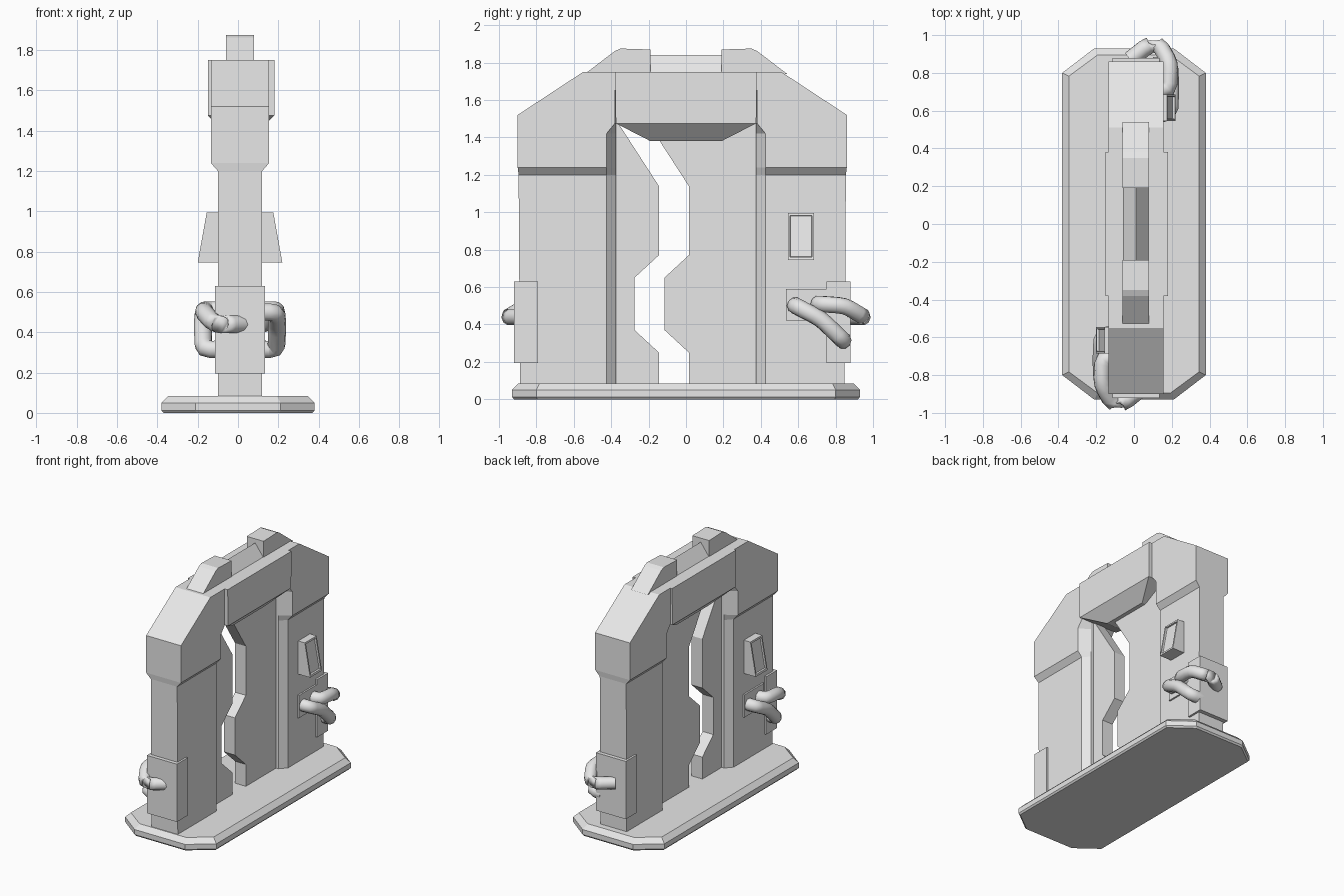
import bpy, bmesh, math
from mathutils import Vector

if "Cube" in bpy.data.objects:
    bpy.data.objects.remove(bpy.data.objects["Cube"])

CX = 0.01  # door centre plane in x

grey = bpy.data.materials.new("light_grey")
grey.diffuse_color = (0.8, 0.8, 0.8, 1)
grey.use_nodes = True
grey.node_tree.nodes["Principled BSDF"].inputs["Base Color"].default_value = grey.diffuse_color


def add_mesh(name, verts, faces):
    me = bpy.data.meshes.new(name)
    me.from_pydata([tuple(v) for v in verts], [], faces)
    bm = bmesh.new()
    bm.from_mesh(me)
    bmesh.ops.recalc_face_normals(bm, faces=bm.faces)
    bm.to_mesh(me)
    bm.free()
    me.materials.append(grey)
    ob = bpy.data.objects.new(name, me)
    bpy.context.collection.objects.link(ob)
    return ob


def loft(name, rings, strip_caps=False):
    """Join equal rings of points; caps are n-gons or strips of quads."""
    n = len(rings[0])
    verts = [p for r in rings for p in r]
    faces = [(k * n + i, k * n + (i + 1) % n, (k + 1) * n + (i + 1) % n, (k + 1) * n + i)
             for k in range(len(rings) - 1) for i in range(n)]
    for base in (0, (len(rings) - 1) * n):
        if strip_caps:
            faces += [(base + i, base + i + 1, base + n - 2 - i, base + n - 1 - i)
                      for i in range(n // 2 - 1)]
        else:
            faces.append(tuple(range(base, base + n)))
    return add_mesh(name, verts, faces)


def slab(name, profile, x0, x1):
    """Extrude a (y, z) profile along x."""
    return loft(name, [[(x, y, z) for y, z in profile] for x in (x0, x1)])


def box(name, x0, x1, y0, y1, z0, z1):
    return slab(name, [(y0, z0), (y1, z0), (y1, z1), (y0, z1)], x0, x1)


# Base plate: octagon with bevelled top rim
def octagon(d, z):
    q = [(0.38 - d, 0.80 - d * 0.5), (0.21 - d * 0.5, 0.93 - d)]
    pts = q + [(-x, y) for x, y in q[::-1]]
    return [(x, y, z) for x, y in pts + [(-x, -y) for x, y in pts]]


loft("base_plate", [octagon(0.01, 0), octagon(0, 0.012), octagon(0, 0.05), octagon(0.035, 0.085)])


# Side posts: thin below, thick above, chamfered towards the doorway, sloped shoulder
def post(name, s, outer):
    def ring(w, z, out, chamfer=0.425, roof=False):
        half = [(w, out), (w, outer - 0.35), (w, chamfer), (0.065, 0.375)]
        pts = half + [(-x, y) for x, y in half[::-1]]
        return [(CX + x, s * y, min(1.75, 1.52 + (outer - y) * 0.66) if roof else z)
                for x, y in pts]
    loft(name, [ring(0.11, 0.07, outer - 0.012), ring(0.11, 1.20, outer - 0.005),
                ring(0.145, 1.24, outer), ring(0.145, 1.42, outer),
                ring(0.145, 1.475, outer, 0.38), ring(0.145, 0, outer, 0.38, True)], True)


post("back_post", 1, 0.86)
post("front_post", -1, 0.90)


# Lintel with a tapered keel underneath
def rect(w, l, z):
    return [(CX + 0.005 + a * w, b * l, z) for a, b in ((1, 1), (-1, 1), (-1, -1), (1, -1))]


loft("lintel", [rect(0.07, 0.19, 1.38), rect(0.165, 0.375, 1.475), rect(0.165, 0.38, 1.75)])

# Ridge bar and two crests on top
loft("ridge_bar", [[(-0.06, y, 1.745), (0.08, y, 1.745), (0.01, y, 1.84)] for y in (-0.21, 0.21)])
for s, name in ((1, "back_crest"), (-1, "front_crest")):
    slab(name, [(s * y, z) for y, z in
                ((0.54, 1.74), (0.38, 1.862), (0.35, 1.875), (0.19, 1.87), (0.19, 1.74))],
         -0.06, 0.08)

# Sliding door leaves with an interlocking edge
edge = [(0.08, -0.145), (0.25, -0.145), (0.37, -0.275), (0.65, -0.275),
        (0.77, -0.145), (1.14, -0.145), (1.48, -0.365)]
slab("front_door_leaf", [(-0.39, 0.08)] + [(y, z) for z, y in edge] + [(-0.39, 1.48)],
     CX - 0.045, CX + 0.045)
slab("back_door_leaf", [(0.39, 0.08)] + [(y + 0.16, z) for z, y in edge] + [(0.39, 1.48)],
     CX - 0.045, CX + 0.045)


# Pipe made of a bevelled curve
def pipe(name, pts):
    cu = bpy.data.curves.new(name, 'CURVE')
    cu.dimensions = '3D'
    cu.bevel_depth = 0.045
    cu.bevel_resolution = 3
    cu.use_fill_caps = True
    sp = cu.splines.new('POLY')
    # round every bend with three points
    path = [Vector(pts[0])]
    for a, b, c in zip(pts, pts[1:], pts[2:]):
        a, b, c = Vector(a), Vector(b), Vector(c)
        p, q = b + (a - b).normalized() * 0.035, b + (c - b).normalized() * 0.035
        path += [p, (p + q + 2 * b) / 4, q]
    path.append(Vector(pts[-1]))
    sp.points.add(len(path) - 1)
    for sp_pt, co in zip(sp.points, path):
        sp_pt.co = (*co, 1)
    sp.use_smooth = True
    cu.materials.append(grey)
    ob = bpy.data.objects.new(name, cu)
    bpy.context.collection.objects.link(ob)


# Fittings on opposite corners, turned half round for the front post
for s, side in ((1, "back"), (-1, "front")):
    def turn(x, y, z):
        return (CX + s * (x - CX), s * y, z)

    o = 0 if s > 0 else 0.04
    # end cap block and pipe mounting plate
    box(side + "_end_block", CX - 0.125, CX + 0.125, s * (0.75 + o), s * (0.88 + o), 0.195, 0.63)
    box(side + "_pipe_plate", CX + s * 0.05, CX + s * 0.122, s * 0.535, s * 0.77, 0.42, 0.59)

    # wedge shaped control panel with a recessed screen
    def ring(t, b, d, y0, y1, z0, z1):
        return [turn(t(z), y, z) if callable(t) else turn(t, y, z)
                for y, z in ((y0, z0), (y1, z0), (y1, z1), (y0, z1))]

    def face_x(z, d=0.0):
        return 0.22 - (z - 0.745) * 0.18 - d

    loft(side + "_control_panel", [
        ring(0.10, 0, 0, 0.545, 0.685, 0.745, 0.995),
        ring(face_x, 0, 0, 0.545, 0.685, 0.745, 0.995),
        ring(face_x, 0, 0, 0.556, 0.674, 0.76, 0.982),
        ring(lambda z: face_x(z, 0.012), 0, 0, 0.558, 0.672, 0.762, 0.98)])

    # upper pipe wraps round the end, lower pipe slopes down the side
    pipe(side + "_upper_pipe", [turn(*p) for p in
         ((0.09, 0.71, 0.51), (0.185, 0.71, 0.51), (0.19, 0.85, 0.50),
          (0.135, 0.95, 0.44), (0.08, 0.95, 0.44), (-0.02, 0.87, 0.44))])
    pipe(side + "_lower_pipe", [turn(*p) for p in
         ((0.09, 0.585, 0.50), (0.19, 0.585, 0.50), (0.195, 0.72, 0.43),
          (0.19, 0.84, 0.315), (0.10, 0.84, 0.315))])
